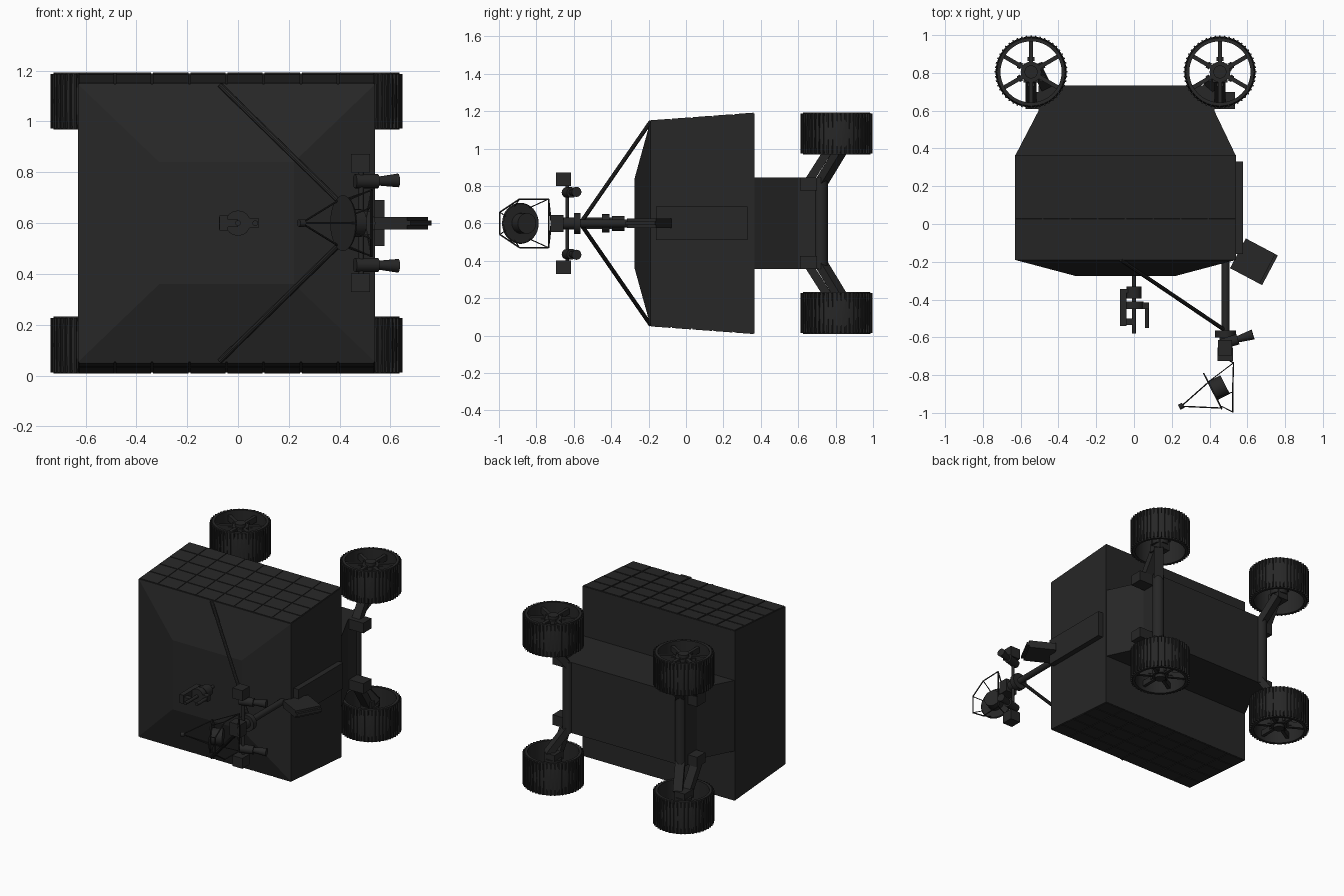
import bpy, bmesh
from math import cos, sin, pi, radians
from mathutils import Vector, Matrix

if "Cube" in bpy.data.objects:
    bpy.data.objects.remove(bpy.data.objects["Cube"])

dark = bpy.data.materials.new("dark_metal")
dark.diffuse_color = (0.02, 0.02, 0.02, 1)
dark.use_nodes = True
dark.node_tree.nodes["Principled BSDF"].inputs["Base Color"].default_value = dark.diffuse_color
ZC = 0.6  # mirror plane height


def finish(name, bm, smooth=False):
    bmesh.ops.recalc_face_normals(bm, faces=bm.faces)
    me = bpy.data.meshes.new(name)
    bm.to_mesh(me)
    bm.free()
    ob = bpy.data.objects.new(name, me)
    bpy.context.collection.objects.link(ob)
    me.materials.append(dark)
    if smooth:
        bpy.ops.object.select_all(action='DESELECT')
        ob.select_set(True)
        bpy.context.view_layer.objects.active = ob
        bpy.ops.object.shade_smooth_by_angle(angle=radians(35))
    return ob


def add_box(bm, center, size, rot=Matrix.Identity(4)):
    m = Matrix.Translation(center) @ rot @ Matrix.Diagonal((*size, 1))
    bmesh.ops.create_cube(bm, size=1, matrix=m)


def add_rod(bm, a, b, r1, r2=None, n=12):
    a, b = Vector(a), Vector(b)
    d = b - a
    m = Matrix.Translation((a + b) / 2) @ d.to_track_quat('Z', 'Y').to_matrix().to_4x4()
    bmesh.ops.create_cone(bm, cap_ends=True, segments=n, radius1=r1,
                          radius2=r1 if r2 is None else r2, depth=d.length, matrix=m)


def add_beam(bm, a, b, w, h):
    a, b = Vector(a), Vector(b)
    d = b - a
    add_box(bm, (a + b) / 2, (w, h, d.length), d.to_track_quat('Z', 'Y').to_matrix().to_4x4())


def box(name, lo, hi):
    bm = bmesh.new()
    lo, hi = Vector(lo), Vector(hi)
    add_box(bm, (lo + hi) / 2, hi - lo)
    return finish(name, bm)


def rod(name, a, b, r1, r2=None, n=16):
    bm = bmesh.new()
    add_rod(bm, a, b, r1, r2, n)
    return finish(name, bm, True)


def loft(name, rings):
    bm = bmesh.new()
    vs = [[bm.verts.new(p) for p in ring] for ring in rings]
    n = len(vs[0])
    for p, q in zip(vs, vs[1:]):
        for i in range(n):
            bm.faces.new((p[i], p[(i + 1) % n], q[(i + 1) % n], q[i]))
    bm.faces.new(vs[0])
    bm.faces.new(vs[-1])
    return finish(name, bm)


def rect(x0, x1, y, hz):
    return [(x0, y, ZC - hz), (x1, y, ZC - hz), (x1, y, ZC + hz), (x0, y, ZC + hz)]


# Main hull and the tapered chassis behind it
loft("hull", [rect(-.63, .54, .365, .588), rect(-.63, .54, -.19, .547), rect(-.31, .22, -.275, .24)])
loft("chassis", [rect(-.63, .54, .36, .245), rect(-.505, .425, .6, .245), rect(-.505, .425, .733, .245)])

# Solar cell tiles on both sloped sides
for s, side in ((1, "upper"), (-1, "lower")):
    bm = bmesh.new()
    NX, NY = 8, 5
    slope = (.588 - .547) / .555
    tilt = Matrix.Rotation(s * slope, 4, 'X')
    for i in range(NX):
        for j in range(NY):
            y = -.19 + .555 * (j + .5) / NY
            z = ZC + s * (.547 + slope * (y + .19) + .001)
            add_box(bm, (-.63 + 1.17 * (i + .5) / NX, y, z), (1.17 / NX - .008, .555 / NY - .008, .006), tilt)
    finish(side + "_solar_cells", bm)


# Wheels: rim, cleats, spokes and hub, with suspension arms
def wheel(name, cx, cy, cz, s):
    bm = bmesh.new()
    prof = [(.180, -.112), (.186, -.06), (.188, 0), (.186, .06), (.180, .112),
            (.162, .112), (.162, -.112)]
    N = 48
    rings = [[bm.verts.new((r * cos(2 * pi * k / N), r * sin(2 * pi * k / N), z)) for r, z in prof]
             for k in range(N)]
    P = len(prof)
    for k in range(N):
        a, b = rings[k], rings[(k + 1) % N]
        for i in range(P):
            bm.faces.new((a[i], a[(i + 1) % P], b[(i + 1) % P], b[i]))
    for k in range(N):
        rot = Matrix.Rotation(2 * pi * k / N, 4, 'Z')
        add_box(bm, rot @ Vector((.187, 0, 0)), (.012, .008, .215), rot)
    for k in range(6):
        rot = Matrix.Rotation(pi / 6 + k * pi / 3, 4, 'Z')
        add_box(bm, rot @ Vector((.11, 0, s * .065)), (.12, .022, .04), rot)
        add_box(bm, rot @ Vector((.068, 0, s * .05)), (.02, .035, .05), rot)
    add_rod(bm, (0, 0, -s * .07), (0, 0, s * .08), .055, n=16)
    add_rod(bm, (0, 0, s * .08), (0, 0, s * .1), .035, n=16)
    ob = finish(name, bm, True)
    ob.location = (cx, cy, cz)


for x, fx, end in ((-.545, -.465, "left"), (.455, .4, "right")):
    rod(end + "_torsion_tube", (fx, .72, ZC - .245), (fx, .72, ZC + .245), .038)
    for s, side in ((1, "upper"), (-1, "lower")):
        n = f"{end}_{side}"
        wheel(n + "_wheel", x, .805, ZC + s * .48, s)
        bm = bmesh.new()
        add_beam(bm, (x, .64, ZC + s * .2), (x, .78, ZC + s * .42), .06, .045)
        add_beam(bm, (fx, .725, ZC + s * .22), (x + .03, .825, ZC + s * .385), .06, .045)
        add_box(bm, (x, .8, ZC + s * .4), (.08, .1, .06))
        finish(n + "_suspension_arm", bm)
        box(n + "_arm_mount", (x - .03, .61, ZC + s * .21 - .035), (x + .08, .70, ZC + s * .21 + .035))

# Side rail with the angled flap
box("side_rail", (.53, -.16, .51), (.577, .33, .69))
bm = bmesh.new()
add_beam(bm, (.55, -.155, ZC), (.72, -.245, ZC), .178, .05)
for v in bm.verts:
    v.co = v.co
d = Vector((.17, -.09, 0)).normalized()
edges = [e for e in bm.edges if all((v.co - Vector((.72, -.245, ZC))).dot(d) > -.01 for v in e.verts)
         and abs(e.verts[0].co.z - e.verts[1].co.z) < .01]
bmesh.ops.bevel(bm, geom=edges, offset=.015, segments=2, affect='EDGES')
finish("side_flap", bm)

# Mast and its braces
MX = .485
rod("mast", (MX, -.18, ZC), (MX, -.6, ZC), .021)
for s, side in ((1, "upper"), (-1, "lower")):
    rod(side + "_mast_brace", (MX, -.565, ZC), (-.07, -.19, ZC + s * .542), .011, n=10)

# Mast head with stereo cameras
rod("mast_collar", (MX, -.565, ZC), (MX, -.6, ZC), .056)
box("mast_head", (.442, -.725, .555), (.525, -.655, .645))
rod("head_neck", (MX, -.59, ZC), (MX, -.67, ZC), .032)
rod("camera_bar", (MX, -.635, .40), (MX, -.635, .80), .01)
for s, side in ((1, "upper"), (-1, "lower")):
    z = ZC + s * .165
    box(side + "_camera_box", (.445, -.695, ZC + s * .235 - .036), (.52, -.615, ZC + s * .235 + .036))
    rod(side + "_camera_body", (.46, -.638, z), (.55, -.61, z), .028)
    rod(side + "_camera_hood", (.54, -.613, z), (.63, -.585, z + s * .003), .016, .027)

# Dish antenna: disc, back box, feed and tripod
ax = Vector((-.89, -.455, 0)).normalized()
t = Vector((-ax.y, ax.x, 0))
up = Vector((0, 0, 1))
c = Vector((.42, -.882, ZC))
rod("dish", c, c + ax * .008, .105, .11, n=32)
rod("dish_back", c, c - ax * .07, .055, n=24)
feed = Vector((.25, -.965, ZC))
bm = bmesh.new()
for k in range(3):
    a = pi * 2 * k / 3
    add_rod(bm, c + (t * cos(a) + up * sin(a)) * .104, feed, .004, n=6)
add_rod(bm, feed - ax * .012, feed + ax * .012, .015, n=12)
finish("dish_feed", bm, True)

# Wire frame carrying the dish
pts = [(.527, -.735, .73), (.527, -.735, .47), (.522, -.89, .47), (.522, -.995, .54),
       (.522, -.995, .66), (.522, -.89, .73)]
bm = bmesh.new()
for i, p in enumerate(pts):
    add_rod(bm, p, pts[(i + 1) % 6], .004, n=6)
    q = Vector(p) - c
    add_rod(bm, p, c + (t * q.dot(t) + up * q.z).normalized() * .1, .003, n=6)
for p in pts[:2]:
    add_rod(bm, p, (.5, -.72, ZC), .004, n=6)
finish("dish_frame", bm)

# Small instrument on the hull front
rod("instrument_post", (0, -.26, ZC), (0, -.58, ZC), .011)
rod("instrument_base", (0, -.33, ZC), (0, -.395, ZC), .04)
rod("instrument_collar", (0, -.41, ZC), (0, -.45, ZC), .05)
box("instrument_left_arm", (-.075, -.365, .575), (0, -.345, .625))
box("instrument_left_box", (-.073, -.54, .57), (-.04, -.35, .63))
box("instrument_lower_link", (-.06, -.535, .585), (0, -.5, .615))
box("instrument_right_arm", (0, -.45, .58), (.08, -.415, .62))
rod("instrument_prong", (.068, -.42, ZC), (.068, -.55, ZC), .011)
